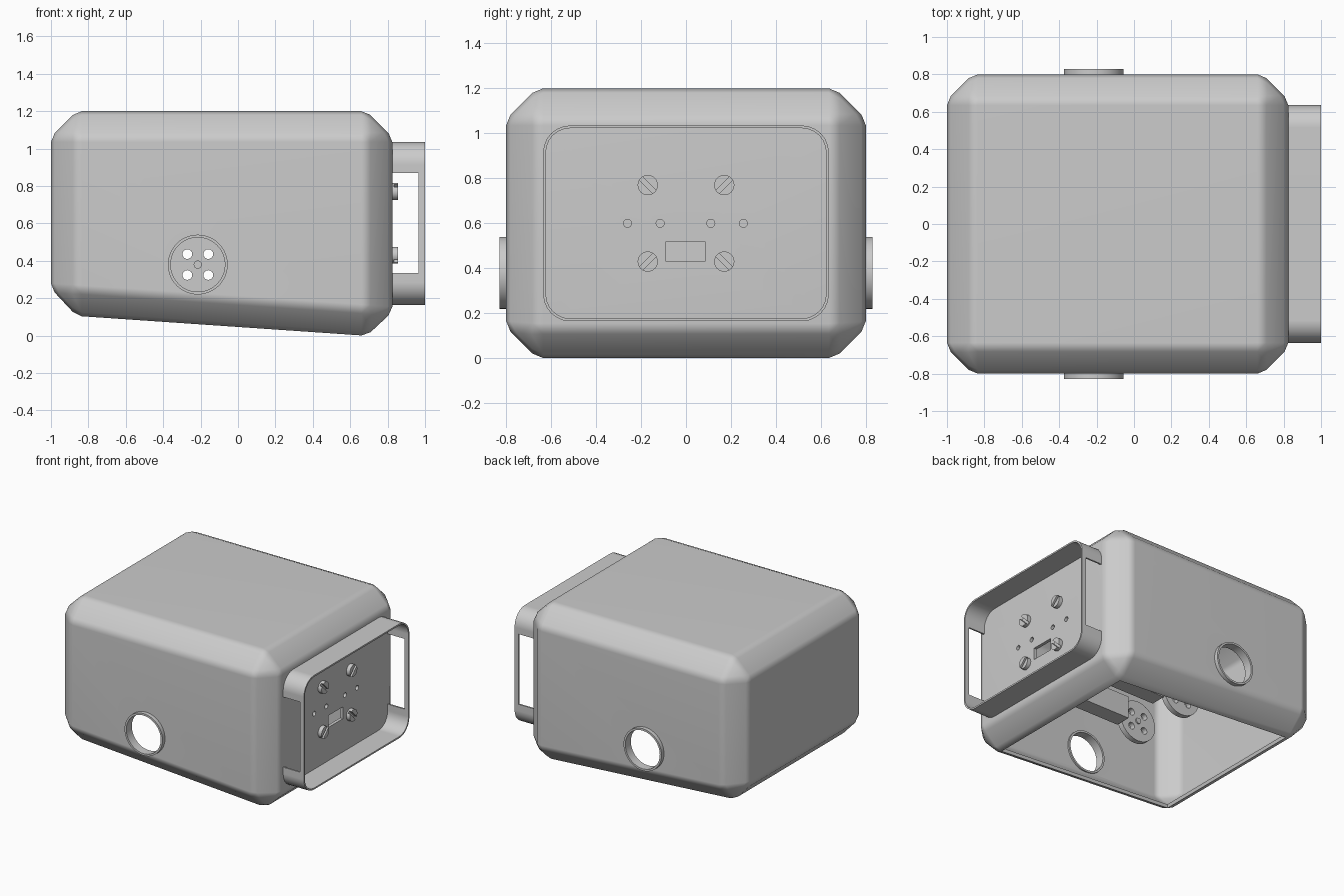
import bpy, bmesh, math
from mathutils import Matrix, Vector

old = bpy.data.objects.get("Cube")
if old:
    bpy.data.objects.remove(old, do_unlink=True)

grey = bpy.data.materials.new("plain grey")
grey.use_nodes = True
grey.diffuse_color = (0.6, 0.6, 0.6, 1)
grey.node_tree.nodes["Principled BSDF"].inputs["Base Color"].default_value = (0.6, 0.6, 0.6, 1)

HUB_X, HUB_Z = -0.215, 0.38      # axis of the side openings
WALL_X = 0.825                   # outer face of the mounting wall


def finish(name, bm):
    bmesh.ops.recalc_face_normals(bm, faces=bm.faces)
    mesh = bpy.data.meshes.new(name)
    bm.to_mesh(mesh)
    bm.free()
    obj = bpy.data.objects.new(name, mesh)
    obj.data.materials.append(grey)
    bpy.context.collection.objects.link(obj)
    return obj


def box_mesh(lo, hi):
    bm = bmesh.new()
    lo, hi = Vector(lo), Vector(hi)
    bmesh.ops.create_cube(bm, size=1, matrix=Matrix.Translation((lo + hi) / 2)
                          @ Matrix.Diagonal((*(hi - lo), 1)))
    return bm


def box(name, lo, hi):
    return finish(name, box_mesh(lo, hi))


def cylinder(name, centre, radius, depth, axis, sides=32):
    bm = bmesh.new()
    turn = Matrix.Rotation(math.pi / 2, 4, "Y" if axis == "x" else "X")
    bmesh.ops.create_cone(bm, cap_ends=True, segments=sides, radius1=radius, radius2=radius,
                          depth=depth, matrix=Matrix.Translation(centre) @ turn)
    return finish(name, bm)


def apply(obj, mod):
    with bpy.context.temp_override(object=obj, active_object=obj, selected_objects=[obj]):
        bpy.ops.object.modifier_apply(modifier=mod.name)


def solidify(obj, thickness):
    mod = obj.modifiers.new("thickness", "SOLIDIFY")
    mod.thickness = thickness
    mod.offset = -1
    apply(obj, mod)


def cut(obj, *cutters):
    for cutter in cutters:
        mod = obj.modifiers.new("cut", "BOOLEAN")
        mod.operation = "DIFFERENCE"
        mod.solver = "EXACT"
        mod.object = cutter
        apply(obj, mod)
        bpy.data.objects.remove(cutter, do_unlink=True)


def smooth(obj):
    bpy.ops.object.select_all(action="DESELECT")
    obj.select_set(True)
    bpy.context.view_layer.objects.active = obj
    bpy.ops.object.shade_smooth_by_angle(angle=math.radians(40))
    mod = obj.modifiers.new("flat face normals", "WEIGHTED_NORMAL")
    mod.keep_sharp = True


# Double-chamfered housing with a sloping, open underside
bm = box_mesh((-1, -0.8, 0), (WALL_X, 0.8, 1.2))
for v in bm.verts:
    if v.co.z < 0.1:
        v.co.z = 0.115 if v.co.x < 0 else -0.01
for offset in (0.137, 0.028):
    bmesh.ops.bevel(bm, geom=bm.edges[:], offset=offset, offset_type="OFFSET",
                    segments=1, profile=0.5, affect="EDGES", clamp_overlap=True)
bm.normal_update()
floor = max((f for f in bm.faces if f.normal.z < -0.95), key=lambda f: f.calc_area())
bmesh.ops.delete(bm, geom=[floor], context="FACES")
housing = finish("housing", bm)
solidify(housing, 0.025)
cut(housing, cylinder("side_cutter", (HUB_X, 0, HUB_Z), 0.15, 2, "y", 48),
    box("slot_cutter", (0.7, -0.09, 0.43), (0.9, 0.085, 0.52)),
    *[cylinder("pin_cutter", (0.8, y, 0.6), 0.018, 0.2, "x", 16)
      for y in (-0.26, -0.115, 0.11, 0.255)])
smooth(housing)

# Raised collars around the side openings
for side, name in ((-1, "front_collar"), (1, "back_collar")):
    collar = cylinder(name, (HUB_X, side * 0.797, HUB_Z), 0.16, 0.066, "y", 48)
    cut(collar, cylinder("bore", (HUB_X, side * 0.8, HUB_Z), 0.145, 0.2, "y", 48))
    smooth(collar)

# Thin rounded mounting frame with a window at each end
bm = box_mesh((WALL_X - 0.01, -0.635, 0.165), (1, 0.635, 1.035))
corners = [e for e in bm.edges if abs(e.verts[0].co.x - e.verts[1].co.x) > 0.1]
bmesh.ops.bevel(bm, geom=corners, offset=0.12, segments=6, profile=0.5, affect="EDGES")
bm.normal_update()
bmesh.ops.delete(bm, geom=[f for f in bm.faces if abs(f.normal.x) > 0.9], context="FACES")
frame = finish("mounting_frame", bm)
solidify(frame, 0.012)
cut(frame, box("window_cutter", (WALL_X, -1, 0.335), (0.965, 1, 0.87)))
smooth(frame)

# Slotted screws on the mounting wall
for side in (-1, 1):
    for z in (0.43, 0.77):
        screw = cylinder("mounting_screw", (WALL_X, side * 0.17, z), 0.045, 0.06, "x", 24)
        slot = box("screw_slot", (-0.015, -0.1, -0.01), (0.1, 0.1, 0.01))
        tilt = math.radians(-45 if z > 0.6 else 45) * -side
        slot.matrix_world = (Matrix.Translation((WALL_X + 0.025, side * 0.17, z))
                             @ Matrix.Rotation(tilt, 4, "X"))
        bpy.context.view_layer.update()
        cut(screw, slot)
        smooth(screw)

# Inner arms carrying perforated hub discs
for side in (-1, 1):
    inner, outer = sorted((side * 0.13, side * 0.25))
    box("inner_arm", (-0.06, inner, 0.31), (WALL_X - 0.02, outer, 0.48))
    y = side * 0.235
    disc = cylinder("hub_disc", (HUB_X, y, HUB_Z), 0.155, 0.04, "y", 40)
    cut(disc, *[cylinder("hole", (HUB_X + dx, y, HUB_Z + dz), 0.026, 0.2, "y", 16)
                for dx in (-0.056, 0.056) for dz in (-0.056, 0.056)])
    smooth(disc)
    smooth(cylinder("hub_pin", (HUB_X, y, HUB_Z), 0.022, 0.06, "y", 16))
